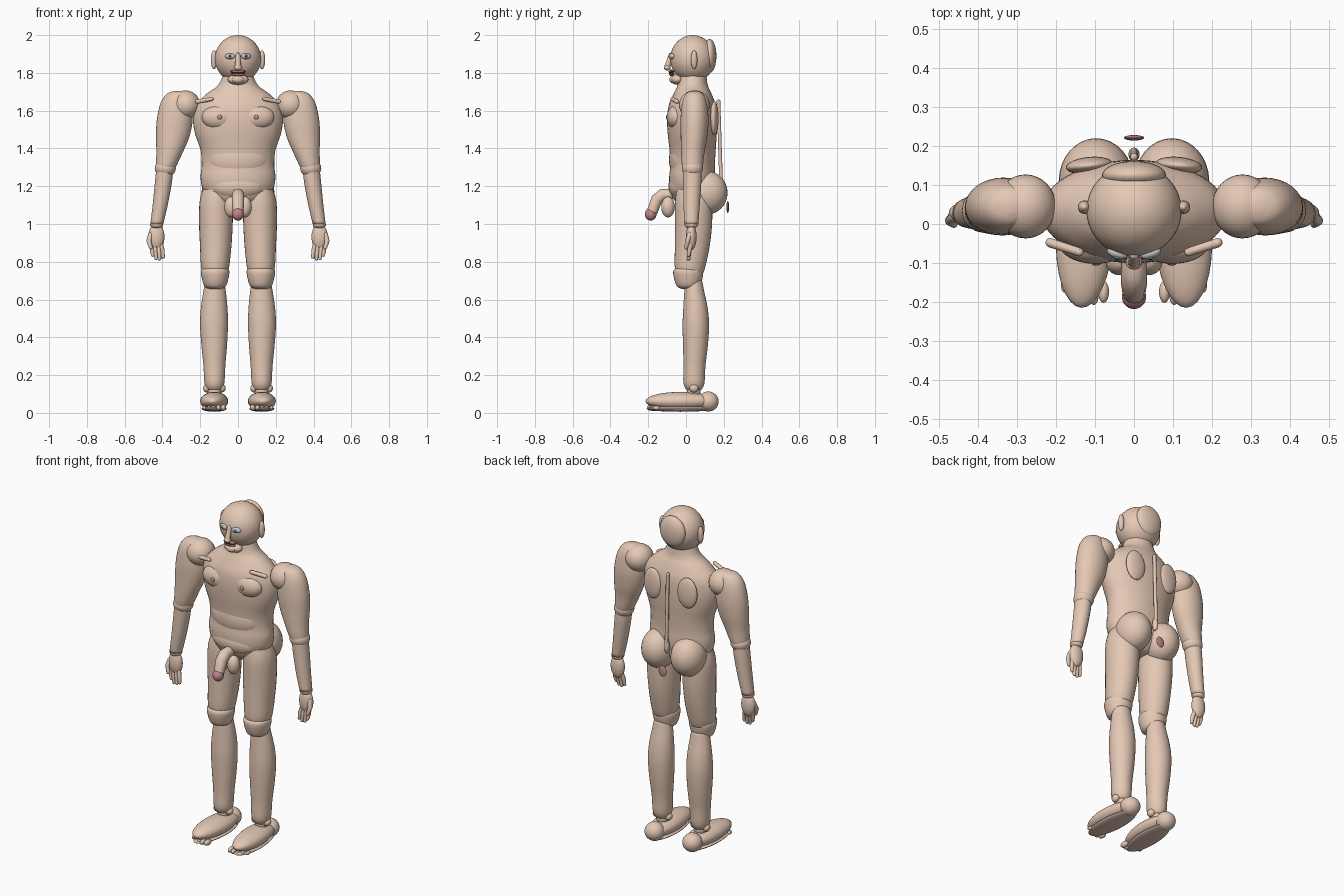
import bpy, math
from mathutils import Vector

def mat(name, c):
    m = bpy.data.materials.new(name)
    m.diffuse_color = (*c, 1)
    return m

SKIN = mat("skin", (0.78, 0.58, 0.46))
PINK = mat("pink", (0.55, 0.25, 0.27))
WHITE = mat("white", (0.9, 0.9, 0.9))
BLUE = mat("blue", (0.2, 0.4, 0.55))
BLACK = mat("black", (0.03, 0.03, 0.03))
LIP = mat("lip", (0.42, 0.17, 0.15))

def finish(o, name, m):
    o.name = name
    o.data.materials.append(m)
    for p in o.data.polygons:
        p.use_smooth = True
    return o

def ball(name, loc, r, m=SKIN, rot=(0, 0, 0), seg=32):
    bpy.ops.mesh.primitive_uv_sphere_add(segments=seg, ring_count=seg // 2, location=loc, rotation=rot)
    o = bpy.context.object
    o.scale = r if isinstance(r, tuple) else (r, r, r)
    return finish(o, name, m)

def loft(name, rings, m=SKIN, seg=32, sub=4):
    """Smooth tube through elliptical level rings (x, y, z, rx, ry)."""
    pts = []
    n = len(rings)
    for i in range(n - 1):
        a, b, c, d = (rings[max(0, min(n - 1, i + k))] for k in (-1, 0, 1, 2))
        for s in range(sub):
            t = s / sub
            pts.append([0.5 * (2 * q + (r - p) * t + (2 * p - 5 * q + 4 * r - w) * t * t
                        + (3 * q - p - 3 * r + w) * t ** 3) for p, q, r, w in zip(a, b, c, d)])
    pts.append(rings[-1])
    verts, faces = [], []
    for x, y, z, rx, ry in pts:
        for k in range(seg):
            a = 2 * math.pi * k / seg
            verts.append((x + rx * math.cos(a), y + ry * math.sin(a), z))
    for i in range(len(pts) - 1):
        for k in range(seg):
            j = (k + 1) % seg
            faces.append((i * seg + k, (i + 1) * seg + k, (i + 1) * seg + j, i * seg + j))
    faces.append(tuple(range(seg)))
    faces.append(tuple(range((len(pts) - 1) * seg, len(pts) * seg))[::-1])
    me = bpy.data.meshes.new(name)
    me.from_pydata(verts, [], faces)
    o = bpy.data.objects.new(name, me)
    bpy.context.collection.objects.link(o)
    return finish(o, name, m)

def rod(name, pts, m=SKIN):
    """Round-ended tapered rod through (x, y, z, radius) points."""
    cu = bpy.data.curves.new(name, 'CURVE')
    cu.dimensions = '3D'
    cu.bevel_depth = 1
    cu.bevel_resolution = 3
    cu.use_fill_caps = True
    sp = cu.splines.new('POLY')
    sp.points.add(len(pts) - 1)
    for p, q in zip(sp.points, pts):
        p.co = (*q[:3], 1)
        p.radius = q[3]
    cu.materials.append(m)
    o = bpy.data.objects.new(name, cu)
    bpy.context.collection.objects.link(o)
    for i in (0, -1):
        ball(name + "_end", pts[i][:3], pts[i][3], m, seg=12)

# torso and neck
loft("torso", [(0, .035, 1.09, .07, .06), (0, .035, 1.13, .15, .10), (0, .033, 1.19, .188, .118),
               (0, .033, 1.25, .198, .122), (0, .035, 1.31, .192, .118), (0, .035, 1.39, .198, .122),
               (0, .033, 1.48, .228, .130), (0, .032, 1.56, .238, .132), (0, .033, 1.63, .222, .124),
               (0, .035, 1.69, .165, .10), (0, .035, 1.735, .105, .08), (0, .035, 1.80, .075, .072)], seg=48)
ball("lower_belly", (0, -.015, 1.20), (.15, .078, .08))
ball("upper_belly", (0, -.01, 1.34), (.16, .08, .12))

# head and face
ball("head", (0, .035, 1.875), (.122, .118, .125), seg=48)
ball("back_of_head", (0, .125, 1.89), (.082, .036, .09))
ball("chin", (0, -.045, 1.765), (.055, .036, .028))
ball("chin_tip", (0, -.07, 1.765), (.03, .018, .02))
rod("nose_bridge", [(0, -.08, 1.895, .012), (0, -.098, 1.835, .016)])
ball("nose_tip", (0, -.099, 1.828), (.021, .018, .015))
ball("upper_lip", (0, -.078, 1.808), (.04, .014, .009), LIP)
ball("lower_lip", (0, -.075, 1.792), (.036, .014, .009), LIP)
ball("mouth", (0, -.078, 1.80), (.037, .014, .004), BLACK)

# spine, tailbone, anus
rod("spine", [(0, .172, 1.65, .010), (0, .185, 1.24, .010)])
ball("tailbone", (0, .178, 1.22), (.014, .018, .04))
ball("anus", (0, .221, 1.09), (.026, .007, .032), PINK)

# external anatomy
rod("penis_shaft", [(0, -.09, 1.155, .032), (0, -.125, 1.155, .033), (0, -.155, 1.13, .033), (0, -.175, 1.075, .030)])
ball("penis_tip", (0, -.187, 1.052), (.031, .031, .034), PINK)

for s, side in ((-1, "right"), (1, "left")):
    def B(name, loc, r, m=SKIN, rot=(0, 0, 0), seg=32):
        return ball(side + "_" + name, (s * loc[0], loc[1], loc[2]), r, m, (rot[0], s * rot[1], s * rot[2]), seg)
    def L(name, rings):
        return loft(side + "_" + name, [(s * r[0], *r[1:]) for r in rings])
    def R(name, pts):
        rod(side + "_" + name, [(s * p[0], *p[1:]) for p in pts])

    # face sides
    B("ear", (.127, .043, 1.87), (.017, .017, .05))
    B("eyeball", (.043, -.075, 1.888), (.027, .014, .016), WHITE, (0, 0, .3), 20)
    B("iris", (.043, -.085, 1.888), (.012, .006, .012), BLUE, (0, 0, .3), 16)
    B("pupil", (.043, -.089, 1.888), (.006, .004, .006), BLACK, (0, 0, .3), 12)

    # chest and back
    B("chest_muscle", (.10, -.05, 1.565), (.092, .052, .065))
    B("nipple", (.097, -.099, 1.565), (.013, .008, .013), PINK, seg=16)
    R("collarbone", [(.14, -.072, 1.662, .011), (.215, -.048, 1.648, .012)])
    B("shoulder_blade", (.115, .15, 1.56), (.06, .022, .09), rot=(0, 0, -.1))
    B("buttock", (.097, .11, 1.165), (.096, .11, .115))
    B("testicle", (.038, -.095, 1.09), (.035, .036, .055))

    # arm
    B("shoulder", (.278, .045, 1.63), (.078, .082, .077))
    L("upper_arm", [(.315, .045, 1.705, .015, .015), (.320, .045, 1.69, .055, .045), (.328, .045, 1.64, .082, .066),
                    (.335, .045, 1.55, .095, .074), (.346, .042, 1.46, .088, .070), (.362, .036, 1.38, .070, .062),
                    (.382, .034, 1.30, .052, .054), (.385, .034, 1.27, .03, .035)])
    B("elbow", (.385, .034, 1.295), (.056, .056, .048))
    L("forearm", [(.388, .033, 1.29, .045, .048), (.395, .033, 1.22, .045, .048), (.412, .030, 1.10, .040, .043),
                  (.430, .028, 1.0, .034, .037)])
    B("wrist", (.431, .028, .995), (.035, .036, .02))
    B("palm", (.432, .028, .932), (.043, .028, .07))
    for i, (x, z) in enumerate(((.400, .825), (.419, .815), (.438, .817), (.455, .835))):
        R("finger_%d" % i, [(.41 + i * .015, .026, .90, .012), (x, .018, .86, .012), (x - .004, .014, z, .009)])
    R("thumb", [(.462, .02, .945, .014), (.472, .008, .91, .013), (.462, .0, .875, .010)])

    # leg
    L("thigh", [(.105, .04, 1.20, .075, .085), (.115, .04, 1.12, .088, .098), (.117, .04, 1.0, .089, .098),
                (.118, .033, .88, .083, .092), (.121, .022, .78, .075, .082), (.121, .02, .74, .066, .072)])
    L("knee", [(.121, .012, .655, .025, .03), (.121, .012, .67, .056, .06), (.121, .012, .715, .071, .076),
               (.121, .012, .755, .074, .078), (.121, .015, .775, .05, .055)])
    L("lower_leg", [(.123, .04, .70, .05, .045), (.124, .044, .64, .060, .053), (.126, .050, .56, .070, .064),
                    (.127, .052, .47, .074, .070), (.126, .050, .36, .068, .066), (.125, .045, .25, .058, .058),
                    (.125, .042, .16, .053, .056), (.125, .042, .125, .04, .042)])
    B("ankle", (.125, .042, .115), (.036, .036, .04))
    B("ankle_outer", (.165, .042, .13), (.02, .024, .022))
    B("ankle_inner", (.085, .042, .13), (.02, .024, .022))
    B("heel", (.125, .118, .06), (.055, .055, .053))
    B("foot", (.126, -.03, .062), (.074, .185, .049), rot=(0, 0, .05))
    B("sole", (.126, -.03, .022), (.066, .18, .016), rot=(0, 0, .05))
    for i in range(5):
        x, r = .078 + i * .025, .017 - i * .0015
        B("toe_%d" % i, (x, -.182 + abs(i - 1) * .008, .027), (r * .85, r * 1.7, r), seg=14)
